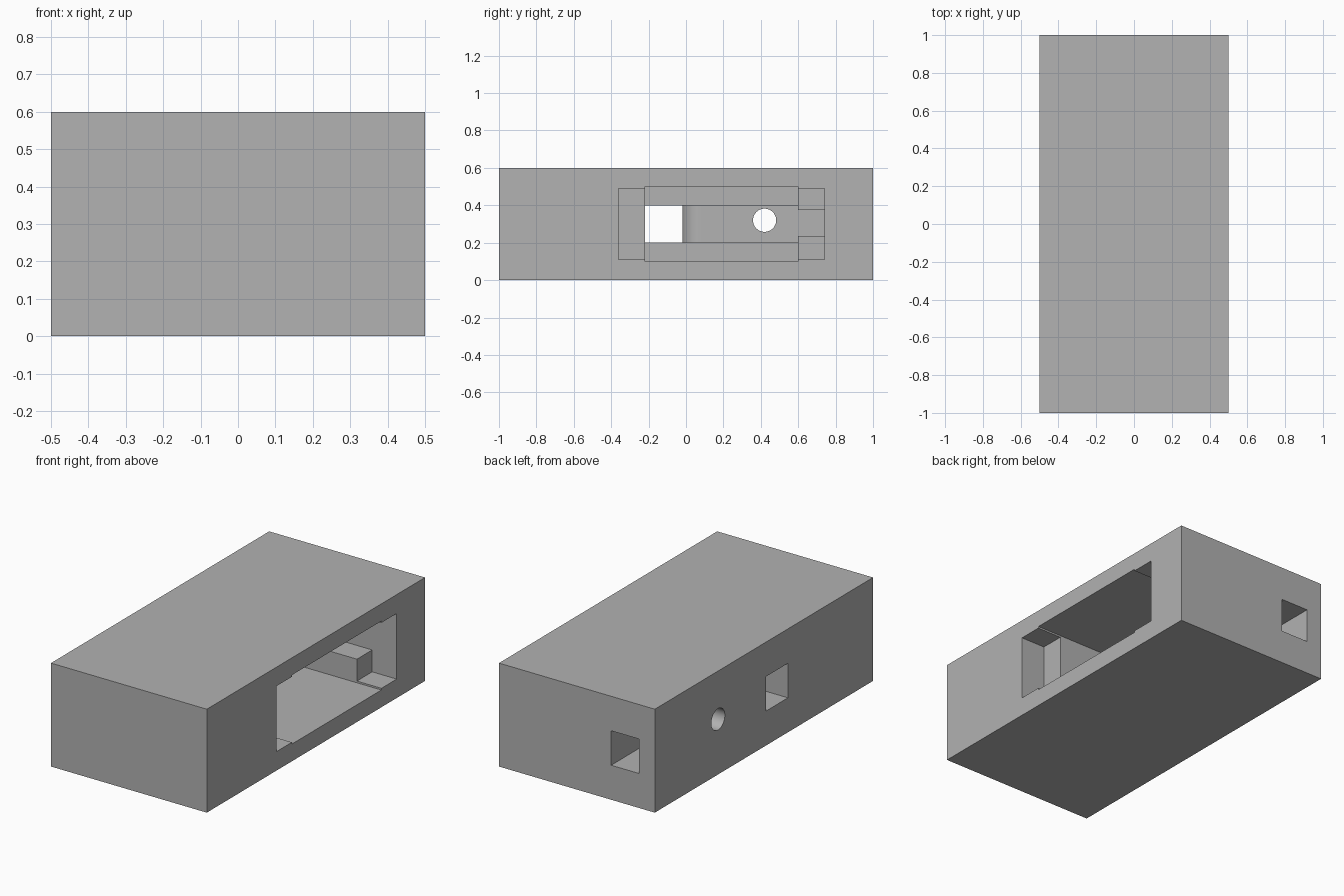
import bpy, bmesh, math
from mathutils import Matrix

if "Cube" in bpy.data.objects:
    bpy.data.objects.remove(bpy.data.objects["Cube"], do_unlink=True)

grey = bpy.data.materials.new("plain grey")
grey.use_nodes = True
colour = (0.445, 0.445, 0.445, 1)
grey.diffuse_color = colour
grey.node_tree.nodes["Principled BSDF"].inputs["Base Color"].default_value = colour


def finish(name, bm):
    bmesh.ops.recalc_face_normals(bm, faces=bm.faces)
    mesh = bpy.data.meshes.new(name)
    bm.to_mesh(mesh)
    bm.free()
    mesh.materials.append(grey)
    obj = bpy.data.objects.new(name, mesh)
    bpy.context.collection.objects.link(obj)
    return obj


def box(name, x, y, z):
    """Box between the given (low, high) limits."""
    bm = bmesh.new()
    bmesh.ops.create_cube(bm, size=1)
    for v in bm.verts:
        v.co = [lim[0] if c < 0 else lim[1] for c, lim in zip(v.co, (x, y, z))]
    return finish(name, bm)


def extrusion(name, outline, z0, z1):
    """Plan outline raised from z0 to z1."""
    bm = bmesh.new()
    face = bm.faces.new([bm.verts.new((x, y, z0)) for x, y in outline])
    res = bmesh.ops.extrude_face_region(bm, geom=[face])
    top = [g for g in res["geom"] if isinstance(g, bmesh.types.BMVert)]
    bmesh.ops.translate(bm, verts=top, vec=(0, 0, z1 - z0))
    return finish(name, bm)


def cylinder_x(name, radius, x0, x1, y, z):
    bm = bmesh.new()
    place = Matrix.Translation(((x0 + x1) / 2, y, z)) @ Matrix.Rotation(math.pi / 2, 4, "Y")
    bmesh.ops.create_cone(bm, cap_ends=True, segments=48, radius1=radius,
                          radius2=radius, depth=x1 - x0, matrix=place)
    return finish(name, bm)


# Solid housing block
housing = box("housing", (-0.5, 0.5), (-1, 1), (0, 0.6))

# Pocket limits
floor_x, shelf_x, out = -0.22, 0.343, 0.6
near, far = -0.22, 0.6

# Cable channel: side exit, rounded inner bend, then a tunnel to the back
r = 0.1
bend = [(-0.4 - r + r * math.sin(a), -0.02 + r - r * math.cos(a))
        for a in (math.pi / 2 * i / 12 for i in range(13))]
channel = [(-0.6, near), (-0.1, near), (-0.1, far), (floor_x, far),
           (floor_x, 1.1), (-0.4, 1.1)] + bend[::-1] + [(-0.6, -0.02)]

cutters = [
    box("main_pocket", (floor_x, out), (near, far), (0.1, 0.5)),
    box("flange_recess", (shelf_x, out), (-0.36, 0.74), (0.11, 0.49)),
    box("cable_slot", (floor_x - 0.03, out), (far - 0.05, 0.74), (0.237, 0.375)),
    extrusion("cable_channel", channel, 0.2, 0.4),
    cylinder_x("round_hole", 0.062, -0.6, -0.1, 0.42, 0.32),
]

# Carve each recess out of the housing
bpy.ops.object.select_all(action="DESELECT")
bpy.context.view_layer.objects.active = housing
housing.select_set(True)
for cutter in cutters:
    mod = housing.modifiers.new(cutter.name, "BOOLEAN")
    mod.operation = "DIFFERENCE"
    mod.solver = "EXACT"
    mod.object = cutter
    bpy.ops.object.modifier_apply(modifier=mod.name)
    bpy.data.objects.remove(cutter, do_unlink=True)

bpy.ops.object.shade_smooth_by_angle(angle=math.radians(30))
